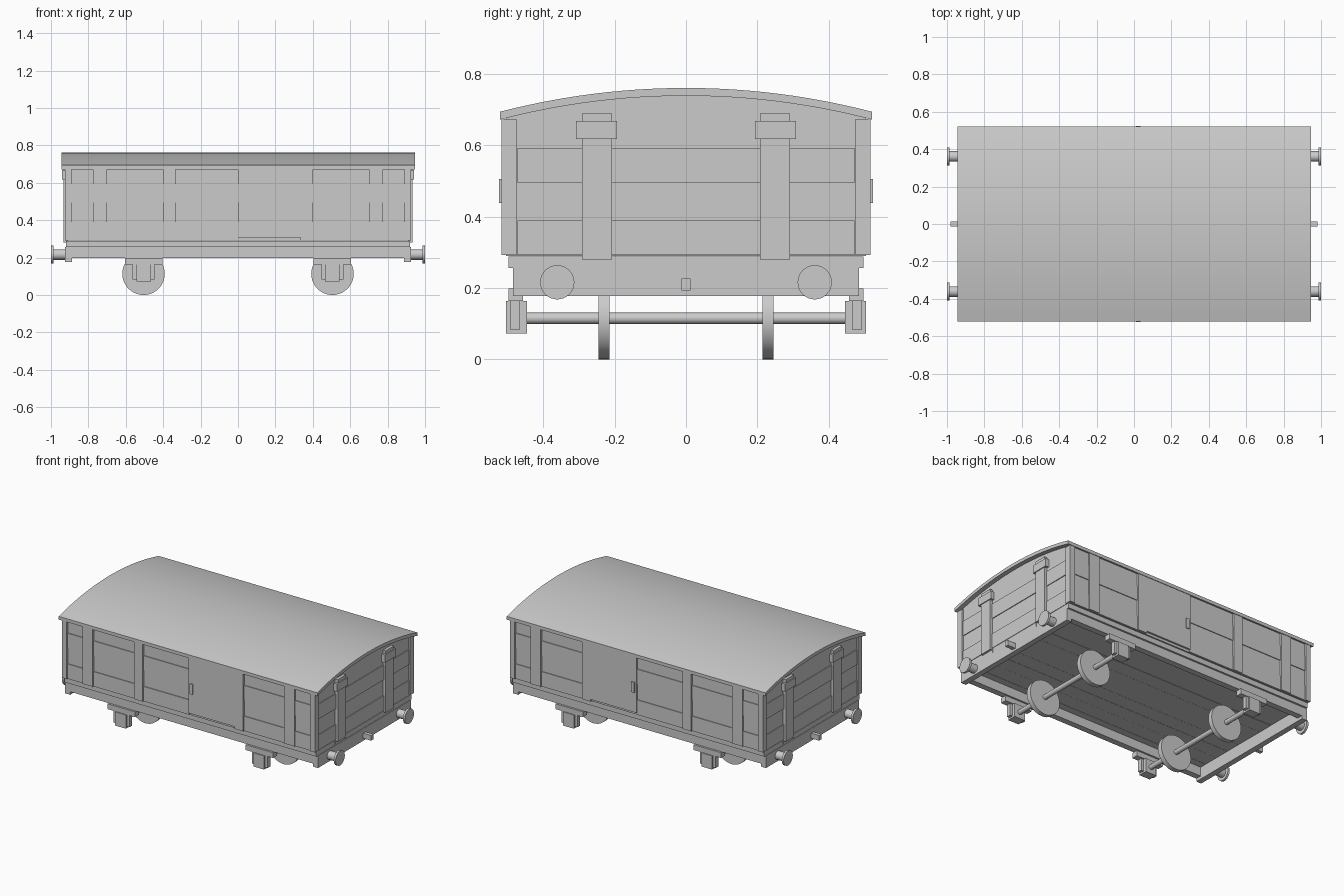
import bpy, bmesh, math, random
from mathutils import Matrix

if "Cube" in bpy.data.objects:
    bpy.data.objects.remove(bpy.data.objects["Cube"])
random.seed(3)


def finish(name, bm):
    bmesh.ops.recalc_face_normals(bm, faces=bm.faces)
    me = bpy.data.meshes.new(name)
    bm.to_mesh(me)
    bm.free()
    ob = bpy.data.objects.new(name, me)
    bpy.context.collection.objects.link(ob)
    return ob


def add_box(bm, x0, x1, y0, y1, z0, z1):
    m = Matrix.Translation(((x0 + x1) / 2, (y0 + y1) / 2, (z0 + z1) / 2))
    m = m @ Matrix.Diagonal((x1 - x0, y1 - y0, z1 - z0, 1))
    bmesh.ops.create_cube(bm, size=1, matrix=m)


def boxes(name, items, mirror=""):
    """Several boxes in one object, mirrored over the named axes."""
    bm = bmesh.new()
    for x0, x1, y0, y1, z0, z1 in items:
        for sx in ((1, -1) if "x" in mirror else (1,)):
            for sy in ((1, -1) if "y" in mirror else (1,)):
                xs, ys = sorted((sx * x0, sx * x1)), sorted((sy * y0, sy * y1))
                add_box(bm, *xs, *ys, z0, z1)
    return finish(name, bm)


def smooth(ob):
    bpy.context.view_layer.objects.active = ob
    ob.select_set(True)
    bpy.ops.object.shade_smooth_by_angle(angle=math.radians(30))
    ob.select_set(False)


def cylinder(name, r, a, b, axis, centre, n=32):
    """Cylinder from a to b along x or y; centre holds the other coordinates."""
    bm = bmesh.new()
    if axis == "x":
        loc, rot = ((a + b) / 2, centre[0], centre[1]), Matrix.Rotation(math.pi / 2, 4, "Y")
    else:
        loc, rot = (centre[0], (a + b) / 2, centre[1]), Matrix.Rotation(math.pi / 2, 4, "X")
    bmesh.ops.create_cone(bm, cap_ends=True, segments=n, radius1=r, radius2=r,
                          depth=abs(b - a), matrix=Matrix.Translation(loc) @ rot)
    smooth(finish(name, bm))


def extrude_x(name, profile, half):
    bm = bmesh.new()
    f = bm.faces.new([bm.verts.new((-half, y, z)) for y, z in profile])
    r = bmesh.ops.extrude_face_region(bm, geom=[f])
    vs = [v for v in r["geom"] if isinstance(v, bmesh.types.BMVert)]
    bmesh.ops.translate(bm, verts=vs, vec=(2 * half, 0, 0))
    return finish(name, bm)


def arc(half, top, n=24):
    R = 2.07
    return [(y, top - R + math.sqrt(R * R - y * y))
            for y in (half * (2 * i / n - 1) for i in range(n + 1))]


# Arched roof and van body
smooth(extrude_x("roof", arc(0.522, 0.761) + arc(0.522, 0.739)[::-1], 0.945))
extrude_x("body", [(-0.505, 0.29)] + arc(0.505, 0.74) + [(0.505, 0.29)], 0.915)

# Raised boards on sides and ends
side, end = [], []
for z0, z1 in ((0.292, 0.39), (0.494, 0.593)):
    for x0, x1 in ((-0.89, -0.775), (-0.7, -0.4), (-0.335, 0), (0.4, 0.7), (0.775, 0.89)):
        side.append((x0, x1, 0.50, 0.510, z0, z1))
    end.append((0.91, 0.92, -0.472, 0.472, z0, z1))
boxes("side_boards", side, "y")
boxes("end_boards", end, "x")

# Posts, sliding doors and handles
boxes("side_posts", [(0.335, 0.4, 0.5, 0.517, 0.292, 0.674),
                     (0.7, 0.775, 0.5, 0.517, 0.292, 0.674)], "xy")
boxes("corner_posts", [(0.89, 0.925, 0.475, 0.517, 0.292, 0.674)], "xy")
boxes("doors", [(0, 0.335, 0.5, 0.517, 0.306, 0.674)], "y")
boxes("door_handles", [(0.012, 0.034, 0.515, 0.524, 0.438, 0.506)], "y")

# End stanchions with caps
boxes("end_stanchions", [(0.91, 0.934, 0.208, 0.292, 0.28, 0.69)], "xy")
boxes("stanchion_caps", [(0.91, 0.94, 0.193, 0.309, 0.618, 0.669)], "xy")

# Floor planks and underframe
w = 0.996 / 10
planks = []
for i in range(10):
    y = -0.498 + i * w
    planks.append((-0.92, 0.92, y + 0.0005, y + w - 0.0005,
                   0.256 + random.uniform(0, 0.002), 0.289))
boxes("floor_planks", planks)
boxes("sole_bars", [(-0.89, 0.89, 0.445, 0.485, 0.197, 0.258)], "y")
boxes("headstocks", [(0.887, 0.924, -0.485, 0.485, 0.177, 0.257)], "x")
boxes("coupling_hooks", [(0.92, 0.982, -0.0125, 0.0125, 0.193, 0.227)], "x")

# Wheelsets, axle boxes and buffers
ax, az = 0.505, 0.115
boxes("spring_mounts", [(ax - 0.1, ax + 0.1, 0.457, 0.498, 0.163, 0.198)], "xy")
boxes("axle_guards", [(ax - 0.058, ax + 0.058, 0.466, 0.494, 0.084, 0.18)], "xy")
boxes("axle_boxes", [(ax - 0.039, ax + 0.039, 0.446, 0.505, 0.073, 0.163)], "xy")
for s in (-1, 1):
    cylinder("axle", 0.016, -0.45, 0.45, "y", (s * ax, az), 16)
    for t in (-1, 1):
        cylinder("wheel", 0.1135, t * 0.215, t * 0.246, "y", (s * ax, 0.1135), 40)
        cylinder("buffer_shank", 0.028, s * 0.91, s * 0.99, "x", (t * 0.361, 0.216), 20)
        cylinder("buffer_head", 0.048, s * 0.986, s * 1.0, "x", (t * 0.361, 0.216))
